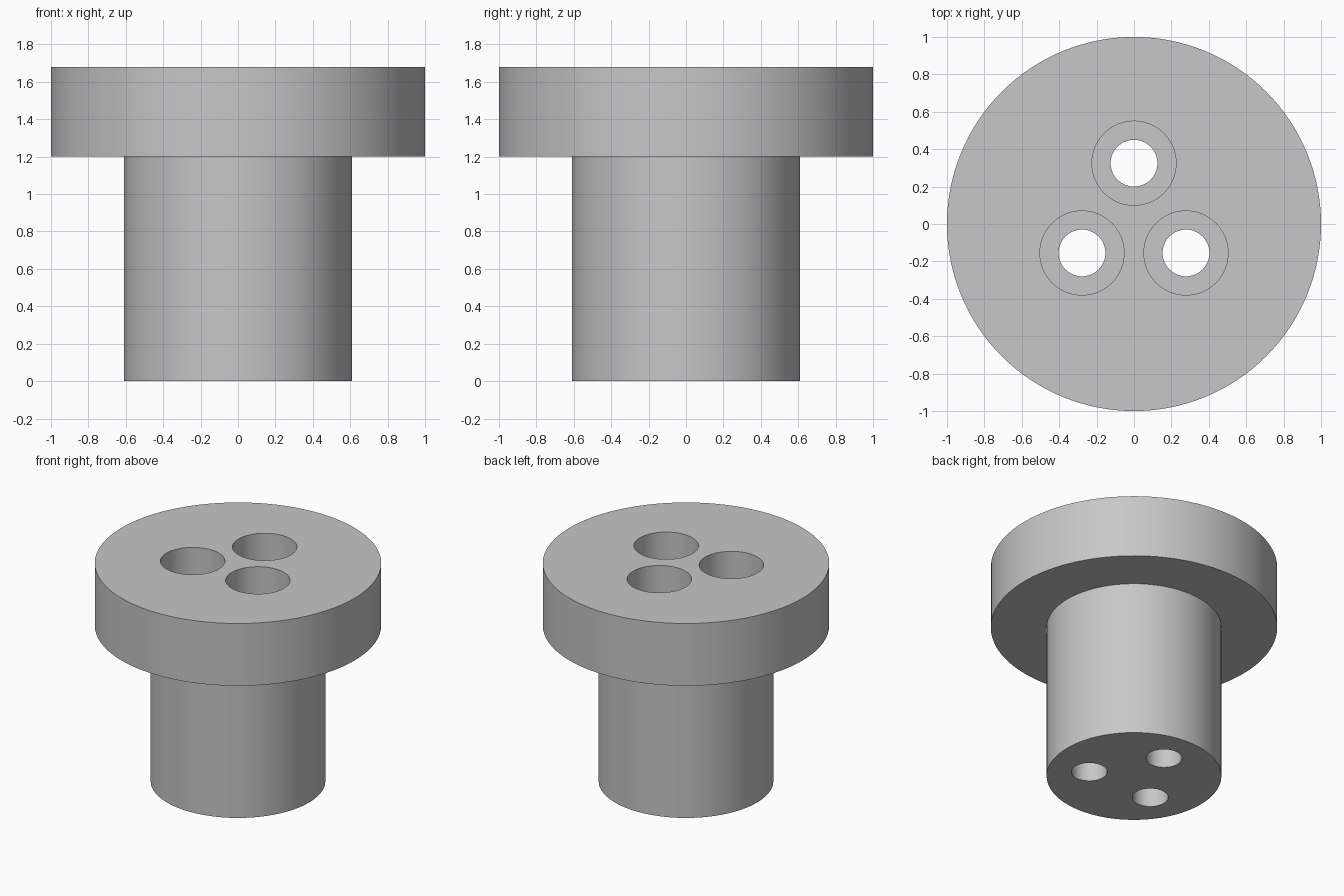
import bpy, bmesh, math

if "Cube" in bpy.data.objects:
    bpy.data.objects.remove(bpy.data.objects["Cube"])

HEAD_R, BARREL_R = 1.0, 0.61
SHOULDER_Z, TOP_Z = 1.2, 1.68
BORE_R, POCKET_R, POCKET_Z = 0.125, 0.225, 0.6
HOLES = [(0, 0.325), (-0.278, -0.155), (0.278, -0.155)]

grey = bpy.data.materials.new("plain grey")
grey.diffuse_color = (0.57, 0.57, 0.57, 1)
grey.use_nodes = True
grey.node_tree.nodes["Principled BSDF"].inputs["Base Color"].default_value = grey.diffuse_color


def lathe(name, profile, sides, centre=(0, 0)):
    """Closed solid turned from (radius, height) points, bottom to top."""
    bm = bmesh.new()
    rings = [[bm.verts.new((centre[0] + r * math.cos(2 * math.pi * i / sides),
                            centre[1] + r * math.sin(2 * math.pi * i / sides), z))
              for i in range(sides)] for r, z in profile]
    for a, b in zip(rings, rings[1:]):
        for i in range(sides):
            j = (i + 1) % sides
            bm.faces.new((a[i], a[j], b[j], b[i]))
    bm.faces.new(rings[0][::-1])
    bm.faces.new(rings[-1])
    bmesh.ops.recalc_face_normals(bm, faces=bm.faces[:])
    mesh = bpy.data.meshes.new(name)
    bm.to_mesh(mesh)
    bm.free()
    mesh.materials.append(grey)
    obj = bpy.data.objects.new(name, mesh)
    bpy.context.collection.objects.link(obj)
    return obj


# Flanged body: narrow barrel below, wide head above
body = lathe("flanged_body", [(BARREL_R, 0), (BARREL_R, SHOULDER_Z),
                              (HEAD_R, SHOULDER_Z), (HEAD_R, TOP_Z)], 128)

# Three stepped holes: wide pocket from the top, narrow bore to the bottom
for n, centre in enumerate(HOLES):
    cutter = lathe(f"hole_cutter_{n + 1}",
                   [(BORE_R, -0.1), (BORE_R, POCKET_Z),
                    (POCKET_R, POCKET_Z), (POCKET_R, TOP_Z + 0.1)], 64, centre)
    cutter.hide_render = True
    bpy.context.view_layer.objects.active = body
    cut = body.modifiers.new("hole", 'BOOLEAN')
    cut.operation = 'DIFFERENCE'
    cut.solver = 'EXACT'
    cut.object = cutter
    bpy.ops.object.modifier_apply(modifier=cut.name)
    bpy.data.objects.remove(cutter)

# Smooth round walls, crisp rims
bpy.ops.object.select_all(action='DESELECT')
body.select_set(True)
bpy.context.view_layer.objects.active = body
bpy.ops.object.shade_smooth_by_angle(angle=math.radians(30))
